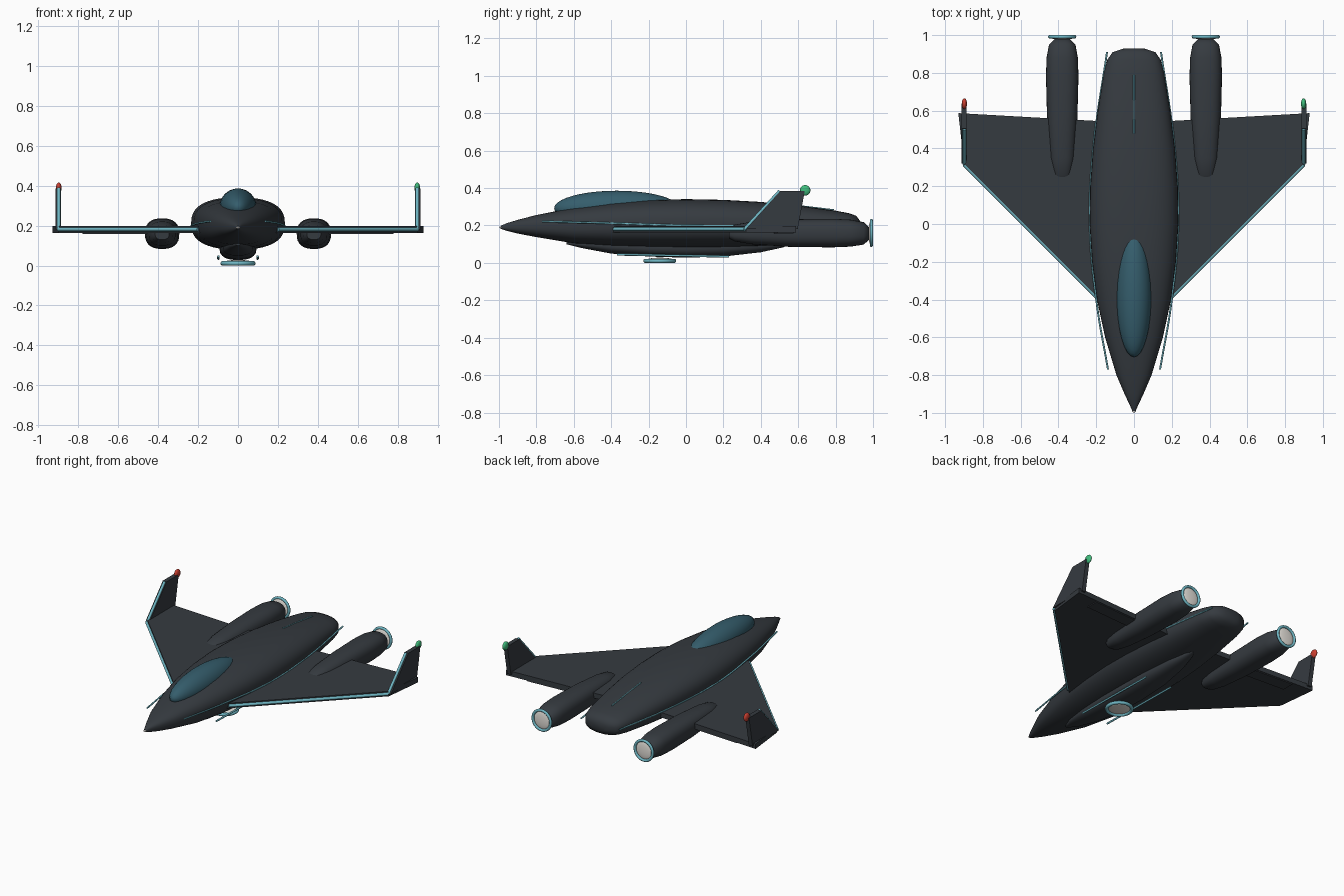
import bpy
import bmesh
import math
from mathutils import Vector

default_cube = bpy.data.objects.get("Cube")
if default_cube:
    bpy.data.objects.remove(default_cube, do_unlink=True)


def make_material(name, red, green, blue):
    material = bpy.data.materials.new(name)
    material.use_nodes = True
    colour = (red, green, blue, 1.0)
    material.diffuse_color = colour
    shader = material.node_tree.nodes["Principled BSDF"]
    shader.inputs["Base Color"].default_value = colour
    shader.inputs["Roughness"].default_value = 0.6
    return material


hull_grey = make_material("dark hull grey", 0.036, 0.043, 0.051)
trim_cyan = make_material("pale cyan trim", 0.16, 0.47, 0.55)
glass_teal = make_material("teal canopy glass", 0.035, 0.11, 0.15)
lamp_white = make_material("warm white lamp", 0.8, 0.77, 0.72)
signal_red = make_material("red signal", 0.6, 0.05, 0.03)
signal_green = make_material("green signal", 0.05, 0.5, 0.2)


def finish(name, bm, material, smooth=True):
    """Turn a bmesh into a named, shaded object."""
    bmesh.ops.recalc_face_normals(bm, faces=bm.faces)
    mesh = bpy.data.meshes.new(name)
    bm.to_mesh(mesh)
    bm.free()
    mesh.materials.append(material)
    obj = bpy.data.objects.new(name, mesh)
    bpy.context.collection.objects.link(obj)
    if smooth:
        bpy.ops.object.select_all(action="DESELECT")
        obj.select_set(True)
        bpy.context.view_layer.objects.active = obj
        bpy.ops.object.shade_smooth_by_angle(angle=math.radians(50))
    return obj


def loft(name, stations, material, centre_x=0.0, power=2.5, sides=40):
    """Skin rounded sections given as (y, half width, top z, bottom z)."""
    bm = bmesh.new()
    rings = []
    for y, half_width, top, bottom in stations:
        ring = []
        for i in range(sides):
            angle = math.tau * i / sides
            c, s = math.cos(angle), math.sin(angle)
            x = math.copysign(abs(c) ** (2 / power), c) * half_width
            z = math.copysign(abs(s) ** (2 / power), s) * (top - bottom) / 2
            ring.append(bm.verts.new((centre_x + x, y, (top + bottom) / 2 + z)))
        rings.append(ring)
    for a, b in zip(rings, rings[1:]):
        for i in range(sides):
            j = (i + 1) % sides
            bm.faces.new((a[i], a[j], b[j], b[i]))
    bm.faces.new(rings[0])
    bm.faces.new(rings[-1])
    return finish(name, bm, material)


def ellipsoid(name, centre, radii, material):
    bm = bmesh.new()
    bmesh.ops.create_uvsphere(bm, u_segments=32, v_segments=20, radius=1)
    bmesh.ops.scale(bm, vec=radii, verts=bm.verts)
    bmesh.ops.translate(bm, vec=centre, verts=bm.verts)
    return finish(name, bm, material)


def slab(name, outline, thickness, material):
    """Extrude a planar outline by a thickness vector, centred on it."""
    bm = bmesh.new()
    offset = Vector(thickness)
    face = bm.faces.new([bm.verts.new(Vector(p) - offset / 2) for p in outline])
    extruded = bmesh.ops.extrude_face_region(bm, geom=[face])
    moved = [v for v in extruded["geom"] if isinstance(v, bmesh.types.BMVert)]
    bmesh.ops.translate(bm, vec=offset, verts=moved)
    return finish(name, bm, material, smooth=False)


def tube(name, points, radius, material, curved=False):
    curve = bpy.data.curves.new(name, "CURVE")
    curve.dimensions = "3D"
    curve.bevel_depth = radius
    curve.bevel_resolution = 2
    curve.use_fill_caps = True
    spline = curve.splines.new("BEZIER")
    spline.bezier_points.add(len(points) - 1)
    for knot, point in zip(spline.bezier_points, points):
        knot.co = point
        knot.handle_left_type = knot.handle_right_type = "AUTO" if curved else "VECTOR"
    curve.materials.append(material)
    obj = bpy.data.objects.new(name, curve)
    bpy.context.collection.objects.link(obj)
    return obj


def ring(name, centre, radius, thickness, material, tilt=0.0):
    bpy.ops.mesh.primitive_torus_add(
        major_radius=radius, minor_radius=thickness, major_segments=40,
        minor_segments=10, location=centre, rotation=(tilt, 0, 0))
    obj = bpy.context.object
    obj.name = name
    obj.data.materials.append(material)
    bpy.ops.object.shade_smooth_by_angle(angle=math.radians(60))
    return obj


# Fuselage and belly pod
loft("fuselage", [
    (-0.99, 0.008, 0.198, 0.182), (-0.96, 0.022, 0.212, 0.172),
    (-0.9, 0.05, 0.23, 0.157), (-0.8, 0.093, 0.256, 0.138),
    (-0.6, 0.153, 0.295, 0.105), (-0.4, 0.196, 0.322, 0.09),
    (-0.2, 0.222, 0.336, 0.083), (0, 0.235, 0.341, 0.08),
    (0.2, 0.232, 0.337, 0.082), (0.4, 0.217, 0.326, 0.09),
    (0.6, 0.192, 0.307, 0.103), (0.8, 0.16, 0.279, 0.122),
    (0.87, 0.141, 0.266, 0.132), (0.91, 0.113, 0.252, 0.144),
    (0.93, 0.05, 0.225, 0.17)], hull_grey)
loft("belly_pod", [
    (-0.64, 0.01, 0.11, 0.1), (-0.56, 0.045, 0.13, 0.08),
    (-0.4, 0.075, 0.14, 0.05), (-0.2, 0.09, 0.14, 0.034),
    (0, 0.092, 0.14, 0.028), (0.2, 0.085, 0.14, 0.034),
    (0.4, 0.06, 0.14, 0.057), (0.52, 0.03, 0.13, 0.083),
    (0.56, 0.01, 0.12, 0.1)], hull_grey)
ellipsoid("canopy", (0, -0.37, 0.292), (0.093, 0.335, 0.094), glass_teal)
ellipsoid("nose_tip", (0, -0.988, 0.19), (0.01, 0.01, 0.006), lamp_white)
tube("spine_trim", [(0, 0.48, 0.32), (0, 0.79, 0.283)], 0.004, trim_cyan)

# Belly lamp
ring("belly_ring", (0, -0.14, 0.011), 0.077, 0.011, trim_cyan)
ellipsoid("belly_lamp", (0, -0.14, 0.016), (0.072, 0.072, 0.012), lamp_white)

# Paired parts
for side, label in ((1, "left"), (-1, "right")):
    def at(x, y, z):
        return (side * x, y, z)

    # Wing, elevon and winglet
    slab(label + "_wing", [
        at(0.1, -0.48, 0.18), at(0.9, 0.32, 0.18),
        at(0.93, 0.587, 0.18), at(0.1, 0.54, 0.18)], (0, 0, 0.034), hull_grey)
    slab(label + "_elevon", [
        at(0.45, 0.47, 0.167), at(0.78, 0.49, 0.167),
        at(0.78, 0.575, 0.167), at(0.45, 0.555, 0.167)], (0, 0, 0.02), hull_grey)
    slab(label + "_winglet", [
        at(0.9, 0.32, 0.18), at(0.9, 0.505, 0.385),
        at(0.9, 0.635, 0.385), at(0.9, 0.597, 0.18)], (0.028, 0, 0), hull_grey)
    ellipsoid(label + "_signal_light", at(0.898, 0.637, 0.388),
              (0.014, 0.028, 0.028), signal_green if side > 0 else signal_red)

    # Glowing edges
    tube(label + "_wing_trim", [at(0.2, -0.385, 0.181), at(0.9, 0.315, 0.181)],
         0.01, trim_cyan)
    tube(label + "_winglet_trim", [at(0.898, 0.315, 0.181), at(0.898, 0.502, 0.385)],
         0.009, trim_cyan)
    tube(label + "_flank_trim", [
        at(0.138, -0.77, 0.222), at(0.2, -0.4, 0.212), at(0.233, 0, 0.2),
        at(0.215, 0.4, 0.2), at(0.143, 0.91, 0.205)], 0.005, trim_cyan, curved=True)
    tube(label + "_belly_trim", [at(0.098, -0.37, 0.045), at(0.098, 0.23, 0.034)],
         0.006, trim_cyan)

    # Engine nacelle with exhaust
    loft(label + "_nacelle", [
        (0.23, 0.035, 0.185, 0.13), (0.26, 0.052, 0.204, 0.115),
        (0.35, 0.067, 0.22, 0.1), (0.55, 0.08, 0.233, 0.086),
        (0.78, 0.086, 0.236, 0.083), (0.88, 0.083, 0.231, 0.087),
        (0.95, 0.07, 0.218, 0.098), (0.98, 0.04, 0.19, 0.125)],
        hull_grey, centre_x=side * 0.38, sides=32)
    ring(label + "_exhaust_ring", at(0.38, 0.991, 0.16), 0.066, 0.009,
         trim_cyan, tilt=math.pi / 2)
    ellipsoid(label + "_exhaust_lamp", at(0.38, 0.986, 0.16),
              (0.06, 0.01, 0.06), lamp_white)
